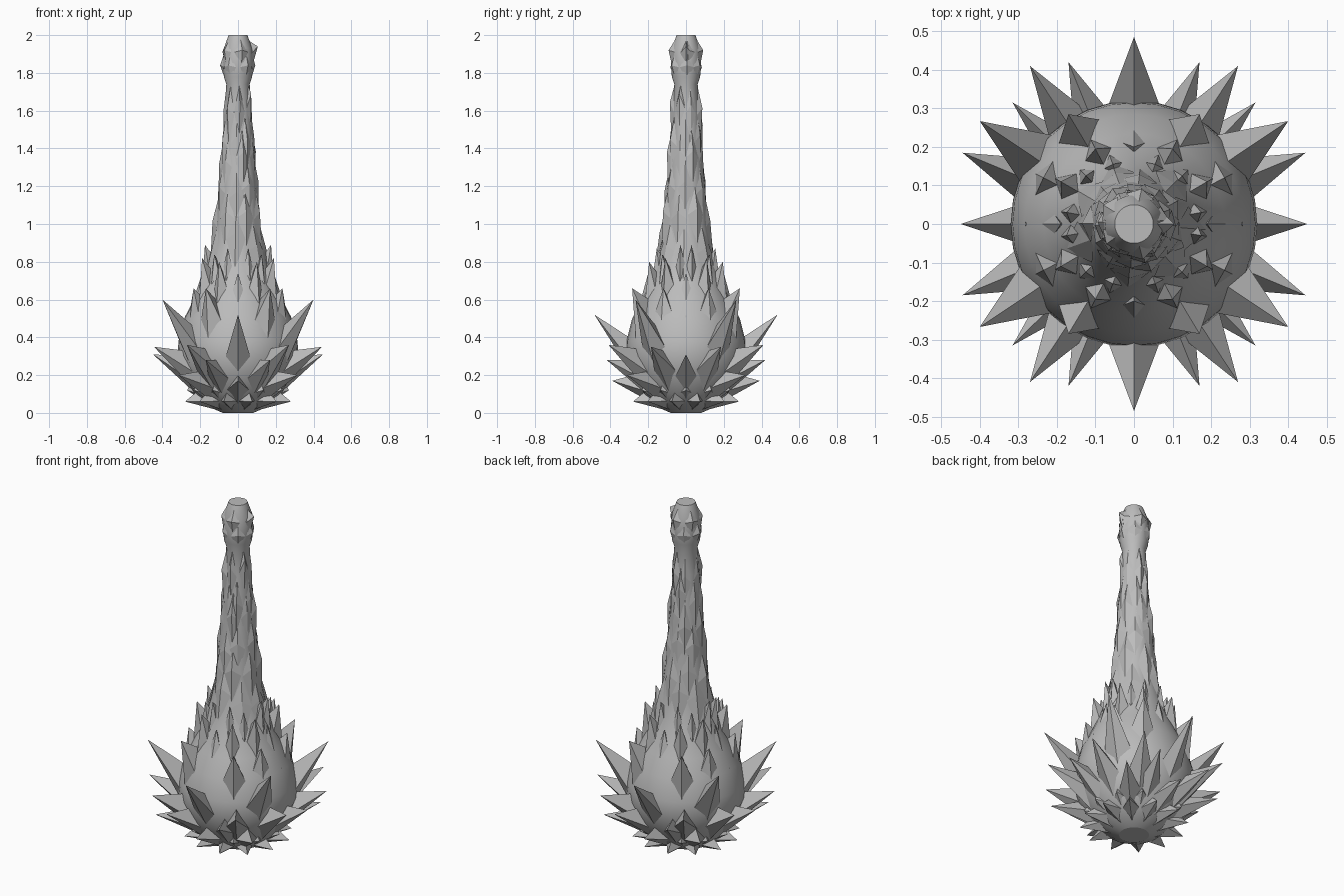
import bpy, bmesh, math, random
from mathutils import Vector

random.seed(4)
cube = bpy.data.objects.get("Cube")
if cube:
    bpy.data.objects.remove(cube, do_unlink=True)

mat = bpy.data.materials.new("stone grey")
mat.use_nodes = True
GREY = (0.5, 0.5, 0.5, 1)
mat.diffuse_color = GREY
mat.node_tree.nodes["Principled BSDF"].inputs["Base Color"].default_value = GREY

# Radius and height of the bulb and stalk
PROFILE = [(.08, 0), (.15, .03), (.23, .1), (.29, .2), (.32, .3), (.315, .38),
           (.285, .5), (.235, .6), (.19, .7), (.155, .8), (.13, .9), (.115, 1),
           (.1, 1.2), (.082, 1.4), (.07, 1.6), (.062, 1.74), (.075, 1.78),
           (.08, 1.85), (.075, 1.93), (.05, 2)]


def radius(z):
    for (r0, z0), (r1, z1) in zip(PROFILE, PROFILE[1:]):
        if z <= z1:
            return r0 + (r1 - r0) * (z - z0) / (z1 - z0)
    return PROFILE[-1][0]


def finish(name, bm, smooth):
    bmesh.ops.recalc_face_normals(bm, faces=bm.faces)
    me = bpy.data.meshes.new(name)
    bm.to_mesh(me)
    bm.free()
    ob = bpy.data.objects.new(name, me)
    bpy.context.collection.objects.link(ob)
    me.materials.append(mat)
    for p in me.polygons:
        p.use_smooth = smooth and len(p.vertices) == 4


def spike(bm, x, y, z, low, high, width):
    """Four-sided thorn from a diamond base on the body to its tip."""
    out = Vector((x, y, 0)).normalized()
    side = Vector((-out.y, out.x, 0))
    up = Vector((0, 0, 1))
    mid = (low + high) / 2
    base = [out * radius(low) * .97 + up * low,
            out * radius(mid) * .95 + side * width + up * mid,
            out * radius(high) * .97 + up * high,
            out * radius(mid) * .95 - side * width + up * mid]
    vs = [bm.verts.new(p) for p in base]
    tip = bm.verts.new((x, y, z))
    for i in range(4):
        bm.faces.new((vs[i], vs[(i + 1) % 4], tip))
    bm.faces.new(vs[::-1])


def mirrored(x, y):
    return {(sx * x, sy * y) for sx in (1, -1) for sy in (1, -1)}


def spikes(name, rows):
    bm = bmesh.new()
    for x, y, z, low, high, width in rows:
        for mx, my in sorted(mirrored(x, y)):
            spike(bm, mx, my, z, low, high, width)
    finish(name, bm, False)


# Turned body with a flat top and bottom
bm = bmesh.new()
SEGMENTS = 32
rings = [[bm.verts.new((r * math.cos(a), r * math.sin(a), z))
          for a in (math.tau * i / SEGMENTS for i in range(SEGMENTS))]
         for r, z in PROFILE]
for lo, hi in zip(rings, rings[1:]):
    for i in range(SEGMENTS):
        j = (i + 1) % SEGMENTS
        bm.faces.new((lo[i], lo[j], hi[j], hi[i]))
bm.faces.new(rings[0][::-1])
bm.faces.new(rings[-1])
finish("body", bm, True)

# Large thorns around the bulb
spikes("large_thorns", [
    (.4, .267, .6, .22, .46, .075),
    (0, .485, .52, .16, .4, .07),
    (.27, .41, .36, .08, .34, .07),
    (.17, .42, .28, .07, .28, .06),
    (.45, 0, .31, .07, .3, .06),
    (.445, .185, .35, .1, .33, .065),
    (.315, .315, .2, .04, .22, .06),
    (0, .39, .17, .04, .2, .06)])

# Upright thorns on the shoulder
spikes("shoulder_thorns", [
    (.17, .285, .66, .36, .6, .065),
    (.235, .12, .66, .42, .62, .055),
    (.28, 0, .52, .28, .5, .06),
    (.1, .195, .8, .56, .74, .04),
    (.19, .11, .82, .58, .76, .04),
    (.19, 0, .74, .55, .7, .035),
    (0, .2, .74, .55, .7, .035),
    (.175, .03, .89, .68, .84, .028),
    (.125, .125, .84, .66, .8, .03),
    (.055, .155, .87, .68, .84, .028)])

# Flat thorns close to the ground
bm = bmesh.new()
for i in range(12):
    a = math.tau * (i + .5) / 12
    spike(bm, .29 * math.cos(a), .29 * math.sin(a), .06, .015, .11, .045)
    a += math.tau / 24
    spike(bm, .27 * math.cos(a), .27 * math.sin(a), .12, .06, .15, .035)
finish("ground_thorns", bm, False)

# Low ridged scales up the stalk
bm = bmesh.new()
for row, z in enumerate([.92, 1.06, 1.2, 1.34, 1.48, 1.64]):
    for i in range(7):
        a = math.tau * (i + row * .5) / 7 + random.uniform(-.15, .15)
        zt = z + random.uniform(-.05, .05)
        r = radius(zt) + random.uniform(.006, .022)
        spike(bm, r * math.cos(a), r * math.sin(a), zt, zt - .2,
              min(zt + .13, 1.74), radius(zt) * .42)
finish("stalk_scales", bm, False)

# Knobs on the head
bm = bmesh.new()
for z, count in ((1.84, 6), (1.92, 5)):
    for i in range(count):
        a = math.tau * (i + random.uniform(-.1, .1)) / count
        r = random.uniform(.088, .096)
        spike(bm, r * math.cos(a), r * math.sin(a), z, z - .08, z + .06, .038)
spike(bm, .105, 0, 1.94, 1.84, 1.97, .03)
finish("head_knobs", bm, False)
